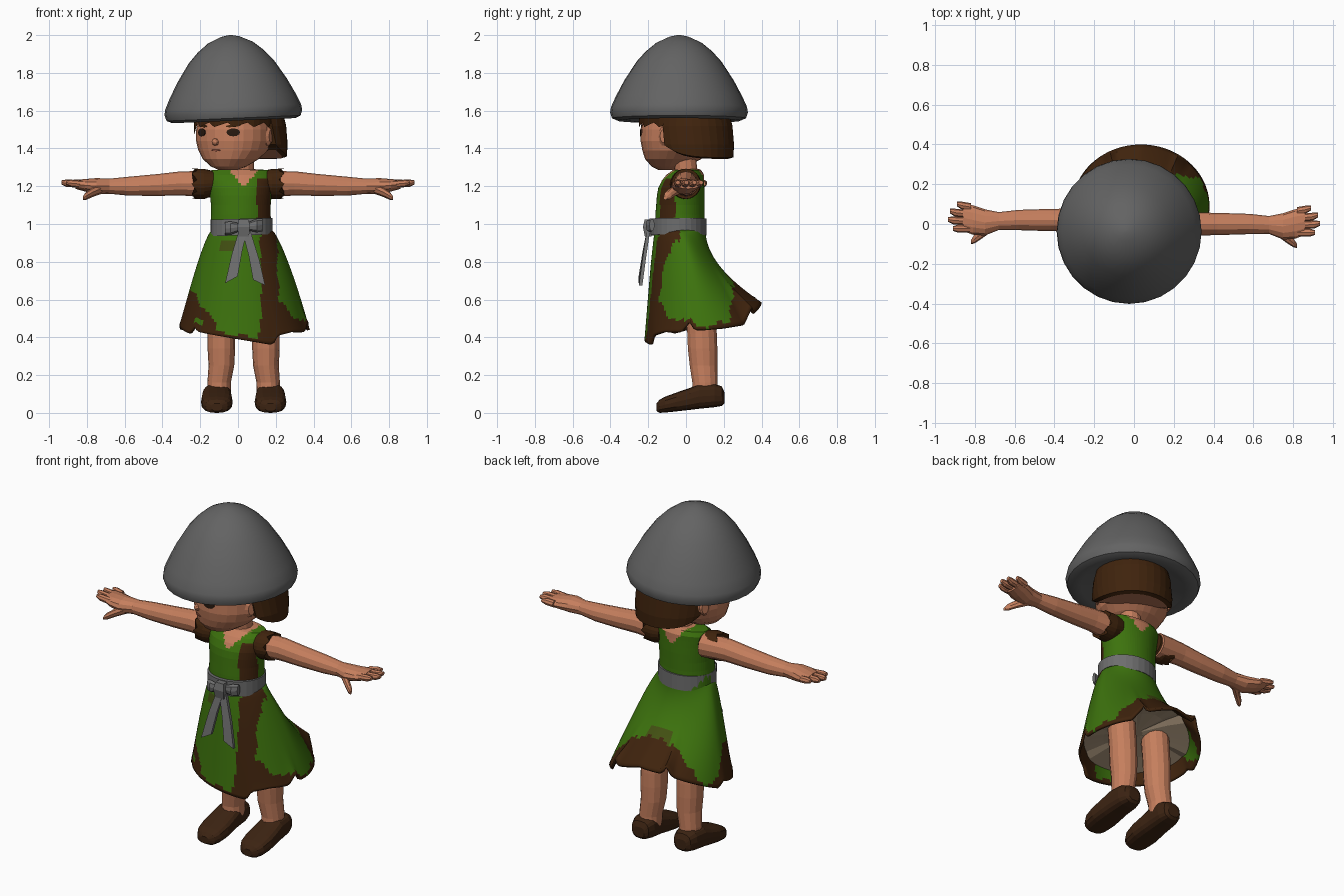
import bpy
import bmesh
from math import sin, cos, tau, radians, copysign
from mathutils import Vector, Matrix

old = bpy.data.objects.get("Cube")
if old:
    bpy.data.objects.remove(old, do_unlink=True)


def material(name, r, g, b):
    m = bpy.data.materials.new(name)
    m.use_nodes = True
    m.diffuse_color = (r, g, b, 1)
    bsdf = m.node_tree.nodes["Principled BSDF"]
    bsdf.inputs["Base Color"].default_value = (r, g, b, 1)
    bsdf.inputs["Roughness"].default_value = 0.9
    return m


SKIN = material("skin", .56, .21, .11)
GREEN = material("leaf green", .046, .17, .004)
BROWN = material("dark brown", .05, .017, .004)
SHOE = material("shoe brown", .045, .017, .006)
STONE = material("hat grey", .125, .125, .125)
SASH = material("sash grey", .155, .155, .155)
LINING = material("lining beige", .36, .27, .18)
EYE = material("eye dark", .022, .01, .005)
LIP = material("lip", .27, .08, .05)
OLIVE = material("olive", .055, .08, .006)


def ring(c, a, b, n=16, u=(1, 0, 0), v=(0, 1, 0), power=1):
    """Ellipse (or boxier superellipse) of points around c in the plane of u and v."""
    c, u, v = Vector(c), Vector(u), Vector(v)

    def bend(w):
        return copysign(abs(w) ** power, w)
    return [c + u * a * bend(cos(tau * k / n)) + v * b * bend(sin(tau * k / n)) for k in range(n)]


def loft(name, rings, mats, rule=None, caps=True):
    """Skin a row of closed rings; rule(row, column, centre) picks the material."""
    bm = bmesh.new()
    rows = [[bm.verts.new(p) for p in r] for r in rings]
    n = len(rows[0])
    for i in range(len(rows) - 1):
        for j in range(n):
            k = (j + 1) % n
            f = bm.faces.new((rows[i][j], rows[i][k], rows[i + 1][k], rows[i + 1][j]))
            if rule:
                f.material_index = rule(i, j, f.calc_center_median())
    if caps:
        bm.faces.new(rows[0][::-1])
        f = bm.faces.new(rows[-1])
        if rule:
            f.material_index = rule(len(rows) - 1, 0, f.calc_center_median())
    bmesh.ops.recalc_face_normals(bm, faces=bm.faces)
    me = bpy.data.meshes.new(name)
    bm.to_mesh(me)
    bm.free()
    for m in mats:
        me.materials.append(m)
    ob = bpy.data.objects.new(name, me)
    bpy.context.collection.objects.link(ob)
    return ob


def smooth(ob):
    bpy.ops.object.select_all(action="DESELECT")
    ob.select_set(True)
    bpy.context.view_layer.objects.active = ob
    bpy.ops.object.shade_smooth_by_angle(angle=radians(35))


def limb(name, rows, mat, s=1, n=12):
    """Loft along x from rows of (x, y, z, half depth, half height)."""
    back = .02 if s < 0 else 0
    return loft(name, [ring((s * x, y + back, z), a, b, n, (0, 1, 0), (0, 0, 1))
                       for x, y, z, a, b in rows], [mat])


def lerp_table(rows, x):
    for (x0, y0), (x1, y1) in zip(rows, rows[1:]):
        if x <= x1:
            return y0 + (y1 - y0) * (x - x0) / (x1 - x0)
    return rows[-1][1]


# Hat: domed cap with a rounded rim and closed underside, slightly tilted
dome = [(.01, 2), (.05, 1.992), (.12, 1.96), (.175, 1.915), (.225, 1.86), (.29, 1.76),
        (.335, 1.675), (.36, 1.62), (.365, 1.59), (.355, 1.56), (.325, 1.547), (.28, 1.55), (.2, 1.575)]
hat = loft("hat", [ring((0, 0, z - 1.6), r, r, 28) for r, z in dome], [STONE])
hat.matrix_world = Matrix.Translation((-.025, -.037, 1.6)) @ Matrix.Rotation(radians(-2.4), 4, "Y")
smooth(hat)

# Head, turned to its right
YAW = radians(30)
FWD = Vector((-sin(YAW), -cos(YAW), 0))
SIDE = Vector((cos(YAW), -sin(YAW), 0))
HEAD = Vector((-.02, -.037, 0))
radius = [(1.285, .045), (1.305, .095), (1.345, .15), (1.39, .185), (1.44, .2), (1.5, .2), (1.6, .18)]
shift = [(1.285, .07), (1.345, .035), (1.4, .005), (1.6, 0)]


def on_face(angle, z, lift=0):
    r = lerp_table(radius, z) + lift
    c = HEAD + FWD * lerp_table(shift, z) + Vector((0, 0, z))
    return c + FWD * r * cos(angle) + SIDE * r * sin(angle)


loft("head", [[on_face(tau * k / 24, z) for k in range(24)] for z, r in radius], [SKIN])


def face_plate(name, angle, z, w, h, mat, slope=0):
    """Thin oval plate that follows the face."""
    def oval(s, lift):
        return [on_face(angle + s * w * cos(t) / .2, z + s * (h * sin(t) + slope * cos(t)), lift)
                for t in (tau * k / 12 for k in range(12))]
    loft(name, [oval(1, -.002), oval(1, .003), oval(.5, .004)], [mat])


for s, label in ((1, "left"), (-1, "right")):
    face_plate(label + "_eye", s * radians(29), 1.485, .036, .021, EYE)
    face_plate(label + "_brow", s * radians(29), 1.52, .042, .007, BROWN, s * .004)
    # Ears
    c = HEAD + SIDE * s * .185 - FWD * .015 + Vector((0, 0, 1.465))
    out = SIDE * s - FWD * .4
    loft(label + "_ear", [ring(c + out * d, a, b, 10, FWD, (0, 0, 1))
                          for d, a, b in ((-.02, .025, .04), (.012, .034, .052), (.025, .02, .035))], [SKIN])
face_plate("mouth", 0, 1.39, .03, .005, LIP)
loft("nose", [ring(on_face(0, 1.435, d), a, a, 8, SIDE, (0, 0, 1))
              for d, a in ((-.01, .024), (.01, .015), (.016, .005))], [SKIN])

# Hair: a bob open toward the face, and a ragged fringe under the hat
bob = []
for z, r, spread in ((1.345, .19, 96), (1.352, .214, 100), (1.42, .218, 104), (1.52, .21, 110), (1.6, .19, 110)):
    angles = [radians(spread) * (k / 9 - 1) for k in range(19)]
    bob.append([Vector((.045, .037, z + .006 * t ** 4 * (z < 1.4))) - FWD * r * cos(t) + SIDE * r * sin(t)
                for t in angles])
bob.reverse()
loft("hair_bob", bob, [BROWN, SKIN], lambda i, j, c: int(i == len(bob) - 1))
fringe_low = []
for k in range(36):
    t = tau * k / 36
    temple = .045 * (radians(285) < t < radians(320))
    fringe_low.append(on_face(t, 1.525 + .012 * (k % 3 - 1) - temple, .012))
fringe_top = [on_face(tau * k / 36, 1.6, .03) for k in range(36)]
loft("hair_fringe", [fringe_low, fringe_top], [BROWN], caps=False)

# Neck
loft("neck", [ring((.025, y, z), r, r, 12) for z, y, r in
              ((1.18, -.01, .1), (1.26, 0, .075), (1.29, 0, .06), (1.37, -.01, .06))], [SKIN])

# Bodice with a ragged V neck and a brown front band
trunk = [Vector(row) for row in (
    (.94, -.03, .16, .135), (1, -.032, .16, .132), (1.05, -.032, .158, .13), (1.1, -.03, .158, .128),
    (1.15, -.028, .163, .126), (1.19, -.025, .168, .122), (1.23, -.016, .172, .112),
    (1.26, -.004, .17, .1), (1.285, .005, .155, .075), (1.29, .01, .075, .06))]
fine = [a.lerp(b, k / 3) for a, b in zip(trunk, trunk[1:]) for k in range(3)] + trunk[-1:]


def bodice_colour(i, j, c):
    if c.z > 1.2 and abs(c.x - .03) < (c.z - 1.19) * .8 + .006 * sin(j * 2.3):
        return 2
    return int(c.y < -.02 and .1 < c.x < .17 and c.z < 1.24)


loft("bodice", [ring((.015, y, z), a, b, 72) for z, y, a, b in fine], [GREEN, BROWN, SKIN], bodice_colour)

# Skirt: flared loft swept backward, torn hem, patchy colours
COLS, ROWS = 120, 32
hem_line = [(0, .44), (20, .45), (45, .47), (57, .56), (61, .53), (90, .585), (112, .57), (118, .62), (124, .55),
            (150, .49), (172, .44), (181, .47), (186, .455), (212, .42), (219, .455), (224, .43), (255, .4),
            (296, .36), (301, .41), (318, .43), (338, .43), (347, .49), (352, .44), (360, .44)]
paint_line = [(0, .97), (28, .96), (42, .82), (60, .74), (90, .7), (112, .72), (130, .8), (145, .93), (155, .99),
              (165, .97), (175, .84), (190, .58), (212, .62), (225, .74), (238, .77), (245, .95), (282, .95),
              (290, .68), (316, .66), (324, .84), (340, .88), (352, .96), (360, .97)]


def skirt_point(angle, t):
    s = sin(angle)
    flare = t ** (.75 + 1.25 * max(0, s) ** 1.5)
    base = .445 + .115 * s + .03 * s * s
    tear = lerp_table(hem_line, angle * 360 / tau) - base
    waist = Vector((.02 + .158 * cos(angle), -.03 + .133 * s))
    low = Vector((.035 + .345 * cos(angle), .09 + .31 * s))
    p = waist.lerp(low, flare)
    return Vector((p.x, p.y, .97 + (base - .97) * t + tear * t ** 5))


def skirt_colour(i, j, c):
    t, deg = (i + .5) / ROWS, 360 * (j + .5) / COLS
    ragged = .018 * sin(j * .9) + .01 * sin(j * 2.1)
    strip = c.y < -.03 and .12 < c.x + ragged * .3 < .21
    blob = 216 < deg < 228 and .84 < t < .91
    if strip or (t > lerp_table(paint_line, deg) + ragged and not blob):
        return 1
    if (76 < deg < 112 and t > .6) or (235 < deg < 262 and .1 < t < .18):
        return 2
    return 0


skirt = loft("skirt", [[skirt_point(tau * k / COLS, i / ROWS) for k in range(COLS)] for i in range(ROWS + 1)],
             [GREEN, BROWN, OLIVE], skirt_colour, caps=False)
smooth(skirt)
wall = skirt.modifiers.new("thickness", "SOLIDIFY")
wall.thickness = .014

# Lining: a shallow closed cushion inside the skirt
hoop = [skirt_point(tau * k / 40, .84) for k in range(40)]
middle = sum(hoop, Vector()) / 40
loft("skirt_lining", [[middle.lerp(p, f) + Vector((0, 0, h)) for p in hoop]
                      for f, h in ((.1, .035), (.6, .02), (.96, 0), (.6, .08), (.1, .1))], [LINING])

# Sash, bow and hanging tails
loft("sash", [ring((.018, -.038, z), a, b, 28, (1, 0, .03)) for z, a, b in
              ((.94, .15, .13), (.94, .164, .146), (1.028, .164, .146), (1.028, .15, .13))], [SASH])


def ribbon(name, rows, depth):
    """Strip hanging from rows of (x, y, z, half width, slant)."""
    loft(name, [[Vector((x + dx * w, y + dy * depth, z + dx * k)) for dx, dy in
                 ((-1, -1), (1, -1), (1, 1), (-1, 1))] for x, y, z, w, k in rows], [SASH])


ribbon("sash_knot", [(.03, -.2, 1.025, .026, 0), (.03, -.21, .985, .034, 0), (.03, -.2, .935, .028, 0)], .018)
ribbon("tail_right", [(.025, -.2, .96, .022, 0), (-.005, -.22, .85, .028, .01), (-.035, -.242, .705, .033, .018)], .009)
ribbon("tail_left", [(.045, -.2, .96, .022, 0), (.085, -.222, .82, .028, -.01), (.112, -.24, .69, .032, -.015)], .009)
for s, label in ((1, "left"), (-1, "right")):
    loft("bow_loop_" + label, [ring((.03 + s * d, y, .985 + s * d * .1), a, b, 8, (0, 1, 0), (0, 0, 1))
                               for d, y, a, b in ((.02, -.195, .01, .02), (.07, -.193, .02, .036), (.1, -.18, .014, .034))],
         [SASH])

# Arms, sleeves and hands
arm = [(.14, 0, 1.21, .07, .07), (.3, 0, 1.215, .058, .064), (.42, 0, 1.207, .056, .058),
       (.58, 0, 1.2, .051, .05), (.68, -.005, 1.2, .045, .04), (.75, -.012, 1.2, .066, .043),
       (.81, 0, 1.205, .074, .033), (.86, .012, 1.21, .068, .024)]
for s, label in ((1, "left"), (-1, "right")):
    limb(label + "_arm", arm, SKIN, s)
    for k, (tip, spread) in enumerate(((.89, .08), (.925, .045), (.935, .003), (.91, -.043))):
        y = .065 - .036 * k
        limb(f"{label}_finger_{k + 1}", [(.82, y, 1.21, .02, .02), (tip - .025, (y + spread) / 2, 1.216, .02, .019),
                                         (tip, spread, 1.22, .012, .011)], SKIN, s, 8)
    limb(label + "_thumb", [(.72, -.03, 1.19, .03, .03), (.77, -.072, 1.168, .025, .025),
                            (.805, -.098, 1.148, .021, .021), (.82, -.11, 1.138, .01, .01)], SKIN, s, 8)
    # Frayed sleeve
    cuff = [Vector((s * (.245 - .014 * (k % 3)), p.y, p.z)) for k, p in
            enumerate(ring((0, 0, 1.213), .076, .08, 24, (0, 1, 0), (0, 0, 1)))]
    shoulder = [ring((s * x, -.002, z), a, b, 24, (0, 1, 0), (0, 0, 1))
                for x, z, a, b in ((.13, 1.215, .075, .065), (.18, 1.212, .082, .08))]
    loft(label + "_sleeve", shoulder + [cuff], [BROWN])

# Legs and shoes
leg = [(.1, .1, .062, .07), (.16, .1, .062, .068), (.25, .093, .068, .075), (.34, .088, .073, .08),
       (.42, .085, .073, .08), (.6, .07, .075, .08)]
shoe = [(.203, .035, .05, .11), (.19, .055, .037, .14), (.15, .07, .03, .154), (.07, .075, .022, .152),
        (.02, .08, .016, .132), (-.05, .084, .008, .108), (-.11, .076, .002, .086), (-.14, .058, 0, .07), (-.156, .028, .01, .05)]
for x, label, s in ((.16, "left", 1), (-.1, "right", -1)):
    loft(label + "_leg", [ring((x - s * .012 * (z > .2), y, z), a, b, 14) for z, y, a, b in leg], [SKIN])
    loft(label + "_shoe", [ring((x + s * (.012 - .04 * (y > .1) * (y - .1)), y, (lo + hi) / 2), w, (hi - lo) / 2, 16,
                                (1, 0, 0), (0, 0, 1), .7) for y, w, lo, hi in shoe], [SHOE])
